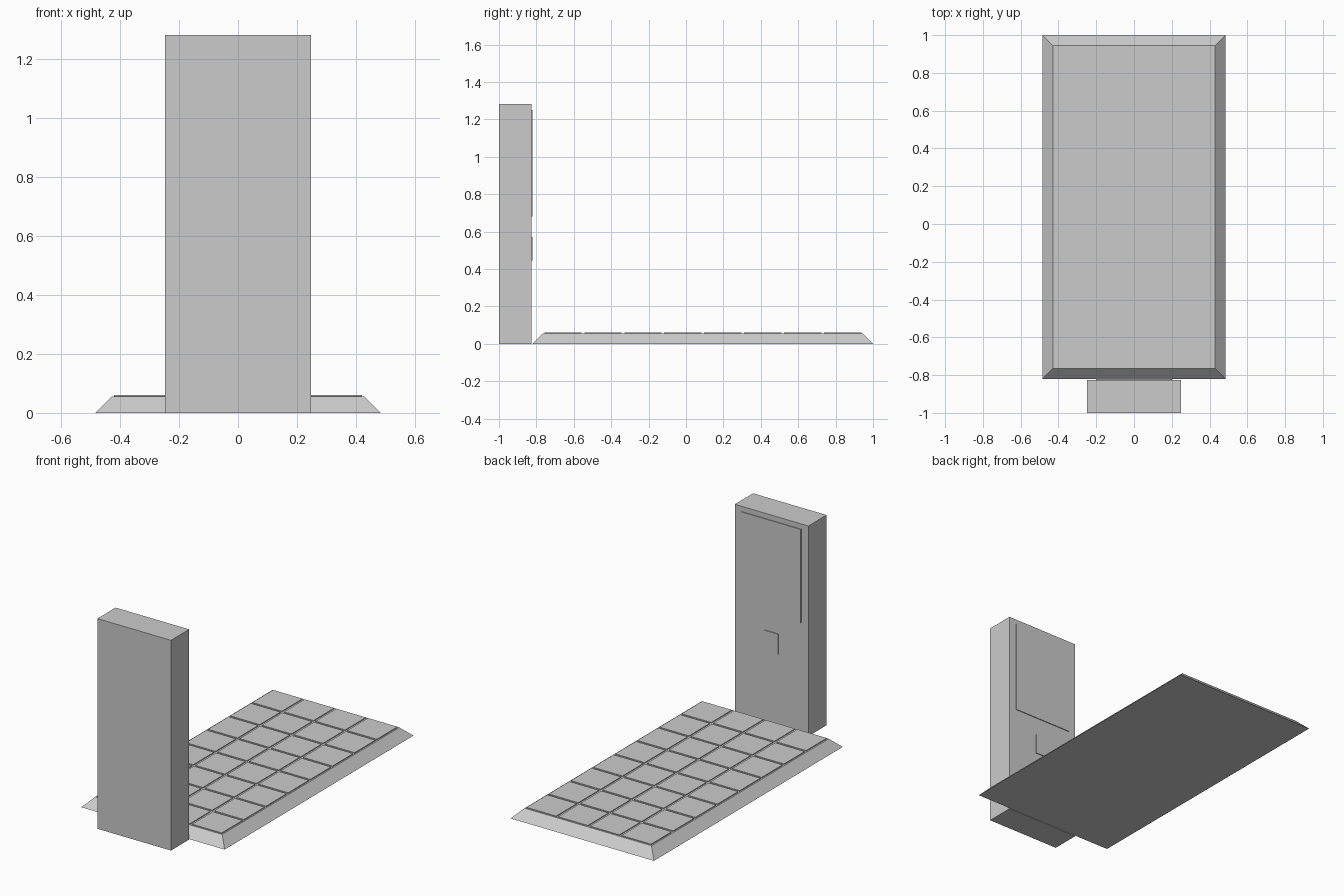
import bpy, bmesh
from mathutils import Vector

if "Cube" in bpy.data.objects:
    bpy.data.objects.remove(bpy.data.objects["Cube"])


def finish(name, bm):
    bmesh.ops.recalc_face_normals(bm, faces=bm.faces)
    mesh = bpy.data.meshes.new(name)
    bm.to_mesh(mesh)
    bm.free()
    obj = bpy.data.objects.new(name, mesh)
    bpy.context.collection.objects.link(obj)
    return obj


def add_box(bm, lo, hi, taper=0.0):
    """Box between two corners; taper pulls the top in on all sides."""
    lo, hi = Vector(lo), Vector(hi)
    mid, size = (lo + hi) / 2, hi - lo
    for v in bmesh.ops.create_cube(bm, size=1)["verts"]:
        sx, sy, sz = (1 if c > 0 else -1 for c in v.co)
        t = taper if sz > 0 else 0
        v.co = mid + Vector((sx * (size.x / 2 - t), sy * (size.y / 2 - t), sz * size.z / 2))


def box(name, lo, hi, taper=0.0):
    bm = bmesh.new()
    add_box(bm, lo, hi, taper)
    return finish(name, bm)


# Ramped platform
box("platform_base", (-0.484, -0.82, 0), (0.484, 1.0, 0.056), taper=0.056)

# Raised floor tiles, 4 columns by 8 rows
COLS, ROWS, GAP = 4, 8, 0.014
x0, x1, y0, y1 = -0.427, 0.427, -0.764, 0.944
dx, dy = (x1 - x0) / COLS, (y1 - y0) / ROWS
bm = bmesh.new()
for i in range(COLS):
    for j in range(ROWS):
        x, y = x0 + i * dx, y0 + j * dy
        add_box(bm, (x + GAP / 2, y + GAP / 2, 0.054),
                (x + dx - GAP / 2, y + dy - GAP / 2, 0.061))
finish("floor_tiles", bm)

# Upright cabinet with display and small control panel facing the platform
box("cabinet", (-0.248, -1.0, 0), (0.248, -0.825, 1.282))
box("display_panel", (-0.2, -0.83, 0.68), (0.2, -0.82, 1.25))
box("control_panel", (-0.047, -0.83, 0.445), (0.047, -0.82, 0.57))
